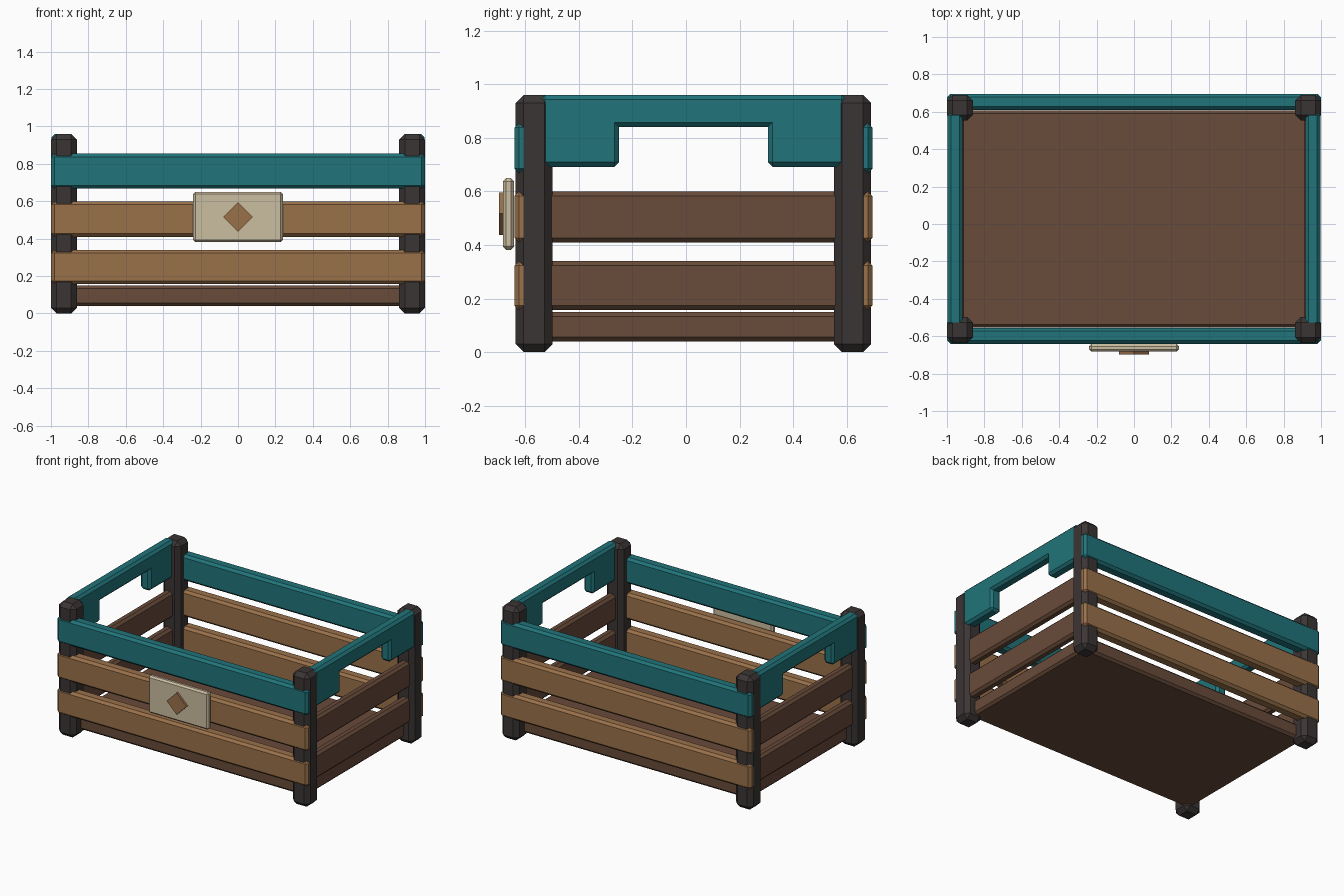
import bpy, bmesh
from mathutils import Matrix, Vector

cube = bpy.data.objects.get("Cube")
if cube:
    bpy.data.objects.remove(cube, do_unlink=True)


def material(name, rgb):
    m = bpy.data.materials.new(name)
    m.use_nodes = True
    m.diffuse_color = (*rgb, 1)
    m.node_tree.nodes["Principled BSDF"].inputs["Base Color"].default_value = (*rgb, 1)
    return m


TEAL = material("teal paint", (0.015, 0.175, 0.195))
OAK = material("light wood", (0.32, 0.165, 0.068))
WALNUT = material("dark wood", (0.14, 0.07, 0.042))
IRON = material("charcoal post", (0.044, 0.035, 0.035))
CREAM = material("cream plate", (0.60, 0.51, 0.35))


def finish(name, bm, mat, bevel):
    """Chamfer every convex edge and add the part to the scene."""
    bmesh.ops.recalc_face_normals(bm, faces=bm.faces)
    if bevel:
        bmesh.ops.bevel(bm, geom=[e for e in bm.edges if e.is_convex], offset=bevel,
                        segments=1, affect='EDGES', clamp_overlap=True)
    mesh = bpy.data.meshes.new(name)
    bm.to_mesh(mesh)
    bm.free()
    mesh.materials.append(mat)
    ob = bpy.data.objects.new(name, mesh)
    bpy.context.collection.objects.link(ob)
    return ob


def box(name, x, y, z, mat, bevel):
    """Chamfered box given as (min, max) spans."""
    bm = bmesh.new()
    bmesh.ops.create_cube(bm, size=1)
    for v in bm.verts:
        v.co = Vector([(a + b) / 2 + c * (b - a) for (a, b), c in zip((x, y, z), v.co)])
    return finish(name, bm, mat, bevel)


def span(s, inner, outer):
    return tuple(sorted((s * inner, s * outer)))


MID = 0.0275                       # centre of the crate body in y
ROWS = {"lower": (0.157, 0.34), "middle": (0.41, 0.60), "upper": (0.668, 0.855)}

# Floor
box("floor", (-0.93, 0.93), (MID - 0.58, MID + 0.58), (0.04, 0.15), WALNUT, 0.016)

for end, sy in (("front", -1), ("back", 1)):
    # Corner posts
    y = tuple(MID + v for v in span(sy, 0.525, 0.663))
    for side, sx in (("left", 1), ("right", -1)):
        box(f"{end}_{side}_post", span(sx, 0.862, 1.0), y, (0, 0.96), IRON, 0.03)
    # Long slats, the top one painted
    y = tuple(MID + v for v in span(sy, 0.583, 0.668))
    for row, z in ROWS.items():
        box(f"{end}_{row}_slat", (-0.999, 0.999), y, z, TEAL if row == "upper" else OAK, 0.017)

for side, sx in (("left", 1), ("right", -1)):
    # Short slats
    for row in ("lower", "middle"):
        box(f"{side}_{row}_slat", span(sx, 0.91, 0.975), (MID - 0.56, MID + 0.56),
            ROWS[row], WALNUT, 0.017)
    # Handle board with a cut-out grip
    outline = [(-0.57, 0.96), (-0.57, 0.692), (-0.278, 0.692), (-0.278, 0.84),
               (0.278, 0.84), (0.278, 0.692), (0.57, 0.692), (0.57, 0.96)]
    bm = bmesh.new()
    face = bm.faces.new([bm.verts.new((sx * 0.916, MID + y, z)) for y, z in outline])
    ext = bmesh.ops.extrude_face_region(bm, geom=[face])
    bmesh.ops.translate(bm, vec=(sx * 0.08, 0, 0),
                        verts=[v for v in ext["geom"] if isinstance(v, bmesh.types.BMVert)])
    finish(f"{side}_handle_board", bm, TEAL, 0.017)

# Front plate with a diamond
box("name_plate", (-0.24, 0.24), (-0.683, -0.642), (0.382, 0.65), CREAM, 0.012)
bm = bmesh.new()
bmesh.ops.create_cone(bm, cap_ends=True, segments=4, radius1=0.079, radius2=0.079, depth=0.025,
                      matrix=Matrix.Translation((0, -0.686, 0.517)) @ Matrix.Rotation(1.5708, 4, 'X'))
finish("plate_diamond", bm, OAK, 0)
